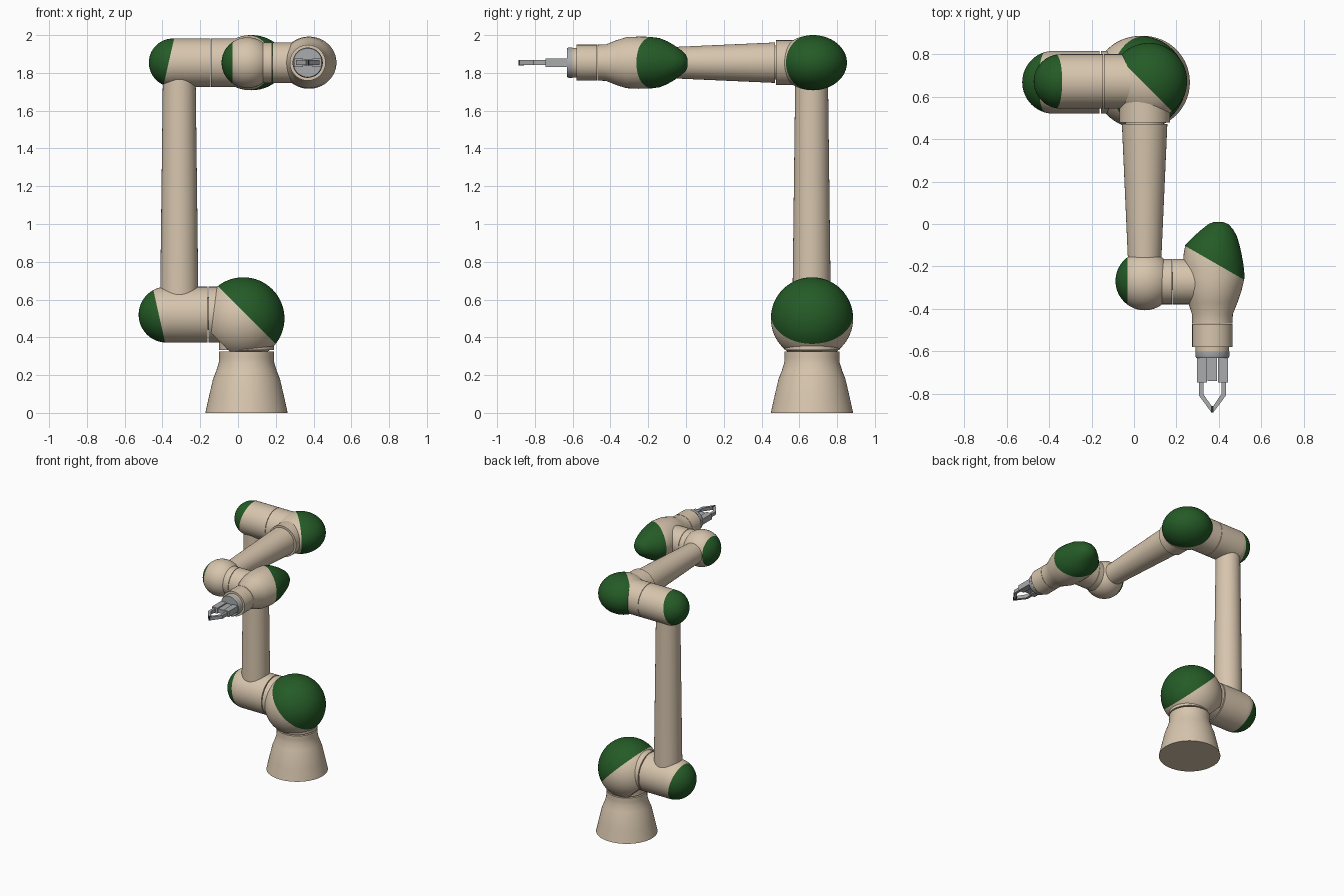
import bpy, bmesh, math
from mathutils import Matrix, Vector

if "Cube" in bpy.data.objects:
    bpy.data.objects.remove(bpy.data.objects["Cube"])


def material(name, rgb):
    m = bpy.data.materials.new(name)
    m.diffuse_color = (*rgb, 1)
    m.use_nodes = True
    m.node_tree.nodes["Principled BSDF"].inputs["Base Color"].default_value = m.diffuse_color
    return m


BEIGE = material("warm_beige", (0.68, 0.56, 0.42))
GREEN = material("dark_green", (0.018, 0.105, 0.02))
GREY = material("metal_grey", (0.40, 0.41, 0.42))
DARK = material("dark_rubber", (0.03, 0.035, 0.03))

# local z is turned to the wanted axis; local x stays x for the Y axis
TURN = {"Z": Matrix(),
        "X": Matrix.Rotation(math.pi / 2, 4, "Y"),
        "Y": Matrix.Rotation(-math.pi / 2, 4, "X")}


def finish(name, bm, mats, plane=None):
    """Split the mesh on a plane; the far side takes the second colour."""
    if plane:
        co, no = Vector(plane[0]), Vector(plane[1]).normalized()
        bmesh.ops.bisect_plane(bm, geom=bm.verts[:] + bm.edges[:] + bm.faces[:],
                               dist=1e-5, plane_co=co, plane_no=no)
        for f in bm.faces:
            f.material_index = int((f.calc_center_median() - co).dot(no) > 0)
    bmesh.ops.recalc_face_normals(bm, faces=bm.faces[:])
    me = bpy.data.meshes.new(name)
    bm.to_mesh(me)
    bm.free()
    for m in mats:
        me.materials.append(m)
    ob = bpy.data.objects.new(name, me)
    bpy.context.collection.objects.link(ob)
    bpy.ops.object.select_all(action="DESELECT")
    ob.select_set(True)
    bpy.context.view_layer.objects.active = ob
    bpy.ops.object.shade_smooth_by_angle(angle=math.radians(35))
    return ob


def tube(name, axis, origin, rings, mats=(BEIGE,), plane=None, seg=64):
    """Loft of rings (position, radius[, second radius, sideways shift])."""
    bm = bmesh.new()
    loops = []
    for r in rings:
        t, rx = r[0], r[1]
        ry = r[2] if len(r) > 2 else rx
        dx = r[3] if len(r) > 3 else 0
        loops.append([bm.verts.new((dx + rx * math.cos(a), ry * math.sin(a), t))
                      for a in (2 * math.pi * i / seg for i in range(seg))])
    for a, b in zip(loops, loops[1:]):
        for i in range(seg):
            j = (i + 1) % seg
            bm.faces.new((a[i], a[j], b[j], b[i]))
    bm.faces.new(loops[0])
    bm.faces.new(loops[-1])
    bm.transform(Matrix.Translation(origin) @ TURN[axis])
    return finish(name, bm, mats, plane)


def dome(t, r, n=16):
    """Rings of a half ball that opens towards + at position t."""
    return [(t - r * math.cos(a), max(r * math.sin(a), 0.002))
            for a in (math.pi / 2 * i / n for i in range(n + 1))]


def ball(name, centre, radii, plane, trim=None):
    bm = bmesh.new()
    bmesh.ops.create_uvsphere(bm, u_segments=64, v_segments=32, radius=1)
    bm.transform(Matrix.Translation(centre) @ Matrix.Diagonal((*radii, 1)))
    if trim:
        bmesh.ops.bisect_plane(bm, geom=bm.verts[:] + bm.edges[:] + bm.faces[:],
                               plane_co=trim[0], plane_no=trim[1], clear_inner=True)
        bmesh.ops.holes_fill(bm, edges=[e for e in bm.edges if e.is_boundary])
    return finish(name, bm, (BEIGE, GREEN), plane)


def prism(name, pts, z, half, mat):
    """Flat outline in x and y, given thickness in z."""
    bm = bmesh.new()
    f = bm.faces.new([bm.verts.new((x, y, z - half)) for x, y in pts])
    ext = bmesh.ops.extrude_face_region(bm, geom=[f])["geom"]
    bmesh.ops.translate(bm, vec=(0, 0, 2 * half),
                        verts=[v for v in ext if isinstance(v, bmesh.types.BMVert)])
    return finish(name, bm, (mat,))


BX, BY = 0.045, 0.667      # base axis
LZ, UZ = 0.52, 1.854       # heights of the lower and upper joints
WX, WY = 0.369, -0.271     # wrist axes

# base and neck
tube("base", "Z", (BX, BY, 0), [(0, .218), (.09, .198), (.18, .177), (.22, .161),
                                (.265, .147), (.29, .145), (.324, .145)])
tube("shoulder_neck", "Z", (BX, BY, 0), [(.333, .145), (.50, .145)])

# shoulder ball with diagonal green cap
ball("shoulder", (.028, BY, .5), (.218, .218, .218),
     ((.05, BY, .515), (1, 0, 1)), ((-.095, BY, .377), (1, 0, 1)))
tube("shoulder_outlet", "X", (0, BY, LZ), [(-.155, .148), (.03, .148)])

# lower joint with rounded green end
tube("lower_joint", "X", (0, BY, LZ), dome(-.378, .148) + [(-.162, .148)],
     (BEIGE, GREEN), ((-.418, BY, .515), (-.29, 0, -.065)))

# upright link
tube("upper_arm_link", "Z", (-.311, BY - .002, 0), [(.54, .102), (1.83, .086)])

# elbow: horizontal barrel and ball
tube("elbow_joint", "X", (0, BY + .004, UZ), dome(-.344, .128) + [(-.145, .128)],
     (BEIGE, GREEN), ((-.367, BY, 1.855), (-.25, 0, .057)))
tube("elbow_outlet", "X", (0, BY + .004, UZ), [(-.142, .128), (.06, .128)])
ball("elbow", (.07, .672, UZ), (.18, .18, .146), ((.058, .651, UZ), (1, 1, 0)))

# forearm
tube("forearm_collar", "Y", (.05, 0, UZ), [(.477, .119), (.66, .119)])
tube("forearm_link", "Y", (.05, 0, UZ), [(-.27, .074), (.471, .107)])
tube("forearm_core", "Y", (.05, 0, UZ), [(.45, .09), (.52, .09)])

# first wrist
ball("wrist_ball", (.05, WY + .003, UZ), (.137, .138, .134), ((-.03, 0, 0), (-1, 0, 0)))
tube("wrist_outlet", "X", (0, WY, UZ), [(.05, .107), (.179, .107)])
tube("wrist_inlet", "X", (0, WY, UZ), [(.182, .107), (.34, .107)])

# second wrist: tapered body with green nose
tube("wrist_body", "Y", (0, 0, UZ),
     [(-.468, .095, .095, WX), (-.425, .096, .096, WX), (-.37, .116, .118, .371),
      (-.315, .133, .135, .373), (-.25, .145, .138, .376), (-.19, .142, .137, .373),
      (-.14, .136, .130, .370), (-.10, .128, .114, .369), (-.06, .103, .091, .382),
      (-.025, .074, .066, .393), (0, .046, .042, .397), (.009, .022, .02, .397)],
     (BEIGE, GREEN), ((.378, -.182, UZ), (.165, .287, 0)))
tube("wrist_end", "Y", (WX, 0, UZ), [(-.58, .095), (-.471, .095)])

# tool flange
tube("flange_spacer", "Y", (WX, 0, UZ), [(-.602, .079), (-.575, .079)])
tube("tool_flange", "Y", (WX, 0, UZ), [(-.63, .076), (-.622, .08), (-.60, .08)], (GREY,))

# gripper
prism("gripper_core", [(WX - .022, -.62), (WX + .022, -.62),
                       (WX + .022, -.74), (WX - .022, -.74)], UZ, .016, GREY)
for side, s in (("left", -1), ("right", 1)):
    def mx(pts):
        return [(WX + s * x, y) for x, y in pts]
    prism(side + "_gripper_block", mx([(.026, -.62), (.073, -.62),
                                       (.073, -.745), (.026, -.745)]), UZ, .022, GREY)
    prism(side + "_finger", mx([(.043, -.74), (.063, -.74), (.063, -.808), (.008, -.882),
                                (.003, -.882), (.003, -.858), (.043, -.80)]),
          UZ, .013, GREY)
    prism(side + "_finger_pad", mx([(.0005, -.857), (.006, -.857), (.006, -.886),
                                    (.0005, -.886)]), UZ, .014, DARK)
